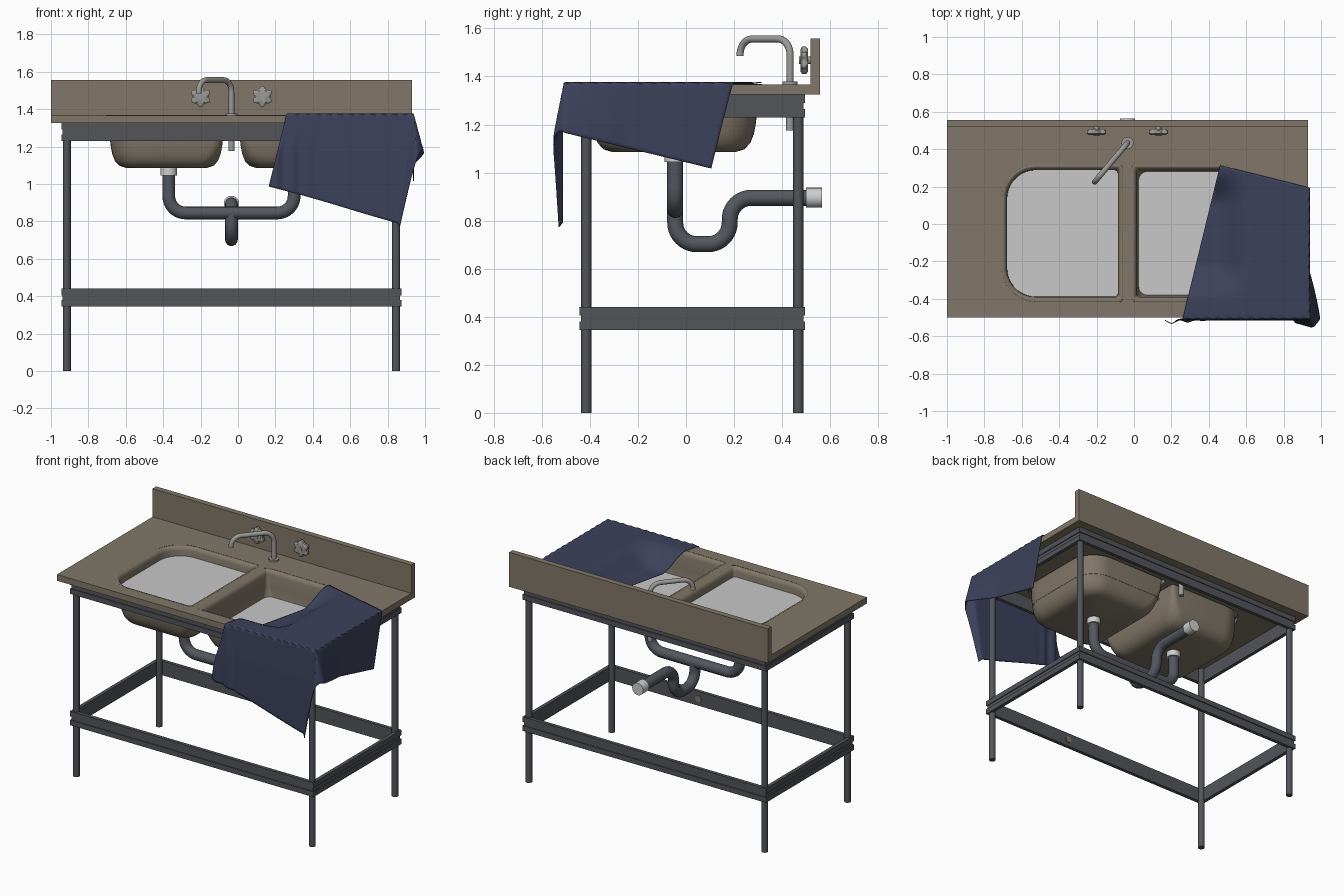
import bpy, bmesh, math
from mathutils import Vector, Matrix

if "Cube" in bpy.data.objects:
    bpy.data.objects.remove(bpy.data.objects["Cube"])

def mat(name, r, g, b):
    m = bpy.data.materials.new(name)
    m.diffuse_color = (r, g, b, 1)
    m.use_nodes = True
    m.node_tree.nodes["Principled BSDF"].inputs["Base Color"].default_value = m.diffuse_color
    return m

STONE = mat("taupe enamel", .22, .185, .14)
FRAME = mat("dark steel", .085, .09, .102)
PIPE = mat("pipe grey", .085, .097, .115)
CHROME = mat("chrome", .33, .33, .32)
PALE = mat("pale fitting", .62, .62, .62)
WATER = mat("light grey", .58, .58, .58)
CLOTH = mat("navy cloth", .045, .053, .105)

def activate(ob):
    bpy.ops.object.select_all(action='DESELECT')
    ob.select_set(True)
    bpy.context.view_layer.objects.active = ob

def smooth(ob, angle=40):
    activate(ob)
    bpy.ops.object.shade_smooth_by_angle(angle=math.radians(angle))

def finish(bm, name, m, soft=True):
    bmesh.ops.recalc_face_normals(bm, faces=bm.faces)
    me = bpy.data.meshes.new(name)
    bm.to_mesh(me)
    bm.free()
    me.materials.append(m)
    ob = bpy.data.objects.new(name, me)
    bpy.context.collection.objects.link(ob)
    if soft:
        smooth(ob)
    return ob

def box(bm, x0, x1, y0, y1, z0, z1):
    M = Matrix.Translation(((x0 + x1) / 2, (y0 + y1) / 2, (z0 + z1) / 2)) @ Matrix.Diagonal((x1 - x0, y1 - y0, z1 - z0, 1))
    bmesh.ops.create_cube(bm, size=1, matrix=M)

def rod(name, a, b, r, m, n=24):
    a, b = Vector(a), Vector(b)
    bm = bmesh.new()
    M = Matrix.Translation((a + b) / 2) @ (b - a).to_track_quat('Z', 'Y').to_matrix().to_4x4()
    bmesh.ops.create_cone(bm, cap_ends=True, segments=n, radius1=r, radius2=r, depth=(b - a).length, matrix=M)
    return finish(bm, name, m)

def tube(name, pts, r, bend, m):
    """Round pipe along a path with filleted corners."""
    pts = [Vector(p) for p in pts]
    path = [pts[0]]
    for p, q, s in zip(pts, pts[1:], pts[2:]):
        u, w = (p - q).normalized(), (s - q).normalized()
        for i in range(11):
            t = i / 10 * math.pi / 2
            path.append(q + u * bend * (1 - math.sin(t)) + w * bend * (1 - math.cos(t)))
    path.append(pts[-1])
    cu = bpy.data.curves.new(name, 'CURVE')
    cu.dimensions = '3D'
    cu.bevel_depth, cu.bevel_resolution, cu.use_fill_caps = r, 5, True
    sp = cu.splines.new('POLY')
    sp.points.add(len(path) - 1)
    for k, p in zip(sp.points, path):
        k.co = (*p, 1)
    cu.materials.append(m)
    ob = bpy.data.objects.new(name, cu)
    bpy.context.collection.objects.link(ob)
    activate(ob)
    bpy.ops.object.convert(target='MESH')
    smooth(bpy.context.object)

# Countertop with backsplash
TOP, UNDER = 1.367, 1.325
bm = bmesh.new()
box(bm, -1, .93, -.5, .555, UNDER, TOP)
counter = finish(bm, "countertop", STONE, False)
bm = bmesh.new()
box(bm, -1, .93, .518, .557, UNDER, 1.557)
finish(bm, "backsplash", STONE, False)

# Basins: D-shaped outlines lofted downwards
MID = -.035
def outline(side, d, r_in):
    x0, x1, y0, y1 = .045 + d, .65 - d, -.395 + d, .295 - d
    r_out = max(.16 - d, .05)
    ring = []
    for x, y, r, a0 in ((x1, y1, r_out, 0), (x0, y1, r_in, 90), (x0, y0, r_in, 180), (x1, y0, r_out, 270)):
        cx = x - r if x == x1 else x + r
        cy = y - r if y == y1 else y + r
        for i in range(10):
            a = math.radians(a0 + i * 10)
            ring.append((MID + side * (cx + r * math.cos(a)), cy + r * math.sin(a)))
    return ring

def loft(bm, side, rings, cap_top):
    loops = [[bm.verts.new((x, y, z)) for x, y in outline(side, d, r)] for d, z, r in rings]
    for a, b in zip(loops, loops[1:]):
        for i in range(len(a)):
            j = (i + 1) % len(a)
            bm.faces.new((a[i], a[j], b[j], b[i]))
    bm.faces.new(loops[-1])
    if cap_top:
        bm.faces.new(loops[0])

for side, label, level in ((-1, "left", 1.305), (1, "right", 1.2)):
    bm = bmesh.new()
    loft(bm, side, [(-.02, 1.45, .02), (-.02, 1.25, .02)], True)
    cutter = finish(bm, "cutter", STONE, False)
    cutter.hide_render = True
    activate(counter)
    mod = counter.modifiers.new("hole", 'BOOLEAN')
    mod.operation, mod.solver, mod.object = 'DIFFERENCE', 'EXACT', cutter
    bpy.ops.object.modifier_apply(modifier="hole")
    bpy.data.objects.remove(cutter)
    bm = bmesh.new()
    loft(bm, side, [(-.022, 1.363, .02), (-.012, 1.361, .02), (-.004, 1.354, .02), (0, 1.34, .02), (.003, 1.26, .03),
                    (.01, 1.2, .05), (.018, 1.16, .07), (.032, 1.125, .08), (.055, 1.101, .08), (.09, 1.09, .08)], False)
    bowl = finish(bm, label + "_basin", STONE)
    sol = bowl.modifiers.new("thickness", 'SOLIDIFY')
    sol.thickness, sol.offset = .01, 0
    bm = bmesh.new()
    bm.faces.new([bm.verts.new((x, y, level)) for x, y in outline(side, .003, .03)])
    finish(bm, label + "_basin_water", WATER, False)
    dx = MID + side * .335
    rod(label + "_drain_collar", (dx, -.045, 1.045), (dx, -.045, 1.09), .044, PALE)

# Frame: four legs, two rings of ribbed rails
for x in (-.915, .845):
    for y in (-.415, .467):
        rod("leg", (x, y, 0), (x, y, 1.326), .021, FRAME)

def ring(bm, o, z0, z1):
    x0, x1, y0, y1, t = -.937 - o, .867 + o, -.437 - o, .489 + o, .018 + o
    box(bm, x0, x1, y0, y0 + t, z0, z1)
    box(bm, x0, x1, y1 - t, y1, z0, z1)
    box(bm, x0, x0 + t, y0, y1, z0, z1)
    box(bm, x1 - t, x1, y0, y1, z0, z1)

for name, z in (("lower_rails", .345), ("upper_rails", 1.23)):
    bm = bmesh.new()
    ring(bm, 0, z, z + .095)
    ring(bm, .006, z, z + .035)
    ring(bm, .006, z + .06, z + .095)
    finish(bm, name, FRAME, False)
rod("rail_plug", (.2, -.42, .392), (.2, -.414, .392), .022, STONE)

# Waste pipes
tube("waste_pipe", [(-.37, -.045, 1.06), (-.37, -.045, .845), (.3, -.045, .845), (.3, -.045, 1.06)], .034, .09, PIPE)
tube("trap_pipe", [(MID, -.045, .85), (MID, -.045, .702), (MID, .182, .702), (MID, .182, .895), (MID, .52, .895)],
     .034, .09, PIPE)
rod("wall_connector", (MID, .5, .896), (MID, .565, .896), .041, PALE)

# Faucet
tube("faucet_spout", [(MID, .433, 1.36), (MID, .433, 1.556), (-.21, .225, 1.556), (-.21, .225, 1.485)], .015, .065, CHROME)
rod("faucet_base", (MID, .433, 1.362), (MID, .433, 1.378), .032, CHROME)
rod("faucet_tail", (MID, .433, 1.175), (MID, .433, 1.33), .017, CHROME)

# Six-lobed tap handles
for x in (-.2, .13):
    bm = bmesh.new()
    loops = []
    for s, y in ((.8, .476), (1, .483), (1, .5), (.85, .507)):
        loops.append([])
        for i in range(48):
            a = math.tau * i / 48
            r = s * (.05 + .007 * math.cos(6 * a + math.pi))
            loops[-1].append(bm.verts.new((x + r * math.cos(a), y, 1.467 + r * math.sin(a))))
    for a, b in zip(loops, loops[1:]):
        for i in range(48):
            bm.faces.new((a[i], a[i - 1], b[i - 1], b[i]))
    bm.faces.new(loops[0])
    bm.faces.new(loops[-1])
    finish(bm, "tap_handle", CHROME)
    rod("tap_stem", (x, .47, 1.467), (x, .52, 1.467), .016, CHROME)

# Draped cloth: a flat rectangle folded over the front and right edges
def step(t):
    t = min(max(t, 0), 1)
    return t * t * (3 - 2 * t)

EX, EY = .938, -.507
def drape(s, t):
    u, v = .46 + .835 * s - .295 * t, .315 - .21 * s - 1.21 * t
    dx, dy = max(u - EX, 0), max(EY - v, 0)
    x, y, z = min(u, EX), max(v, EY), 1.374 - math.hypot(dx, dy)
    if dx == 0 and dy == 0:      # sag into the right basin
        z -= .1 * step((.64 - u) / .22) * step((v + .41) / .2) * step((.3 - v) / .2)
    x += .27 * dx * max(0, 1 - (v - EY) / .25 if v > EY else 1)
    x -= .15 * dy * step((u - .2) / .74)
    if dy:                       # soft ripples on the front fall
        left = step((.45 - u) / .3)
        y -= min(dy, .2) * (.03 + .1 * left * (1 + math.sin(u * 70)) / 2)
        y -= .25 * min(dx, dy, .15)
    return x, y, z

NS, NT = 60, 88
bm = bmesh.new()
grid = [[bm.verts.new(drape(i / NS, j / NT)) for i in range(NS + 1)] for j in range(NT + 1)]
for j in range(NT):
    for i in range(NS):
        bm.faces.new((grid[j][i], grid[j + 1][i], grid[j + 1][i + 1], grid[j][i + 1]))
cloth = finish(bm, "draped_cloth", CLOTH)
sol = cloth.modifiers.new("thickness", 'SOLIDIFY')
sol.thickness, sol.offset = .004, 0
